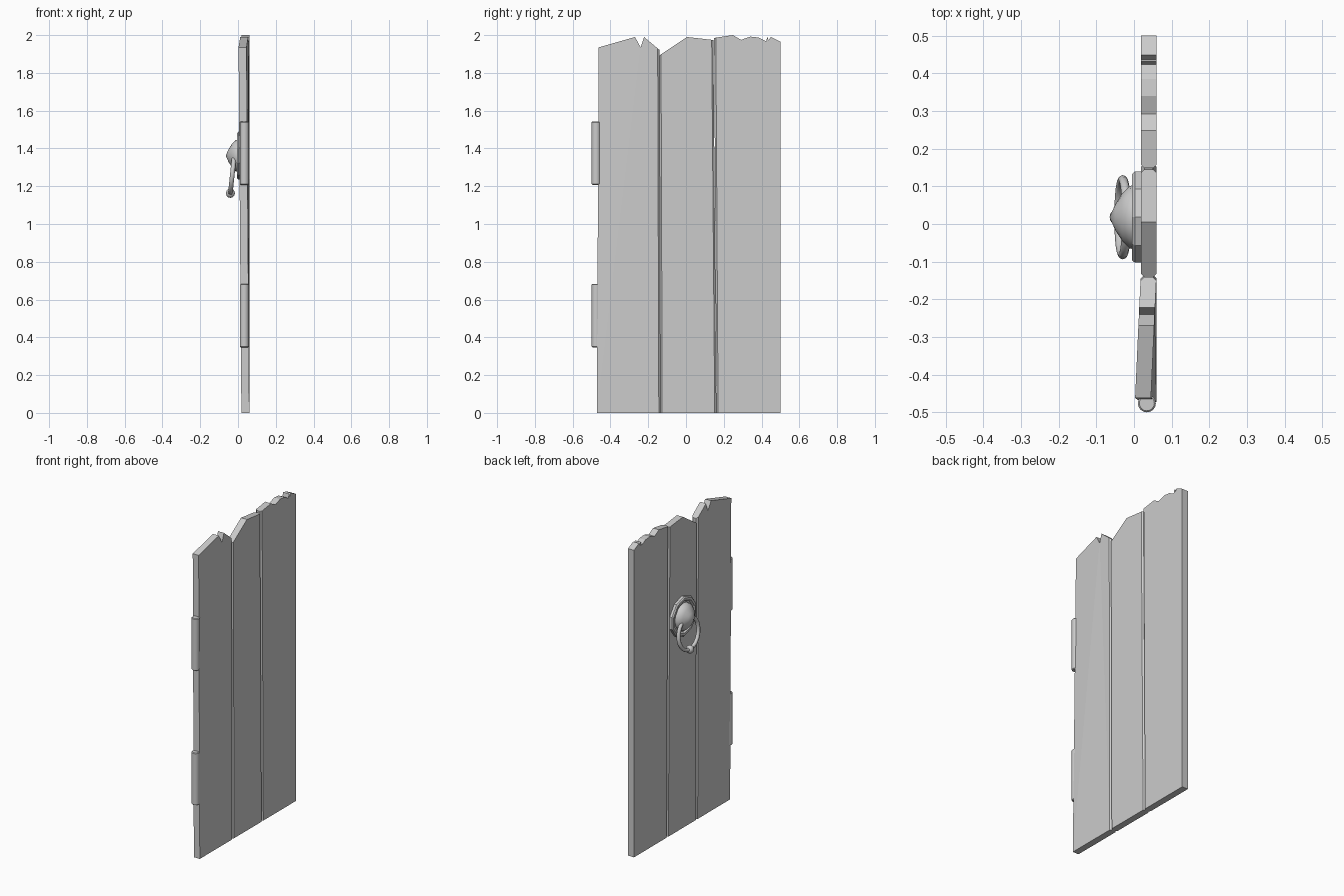
import bpy, bmesh, math
from mathutils import Matrix, Vector

if "Cube" in bpy.data.objects:
    bpy.data.objects.remove(bpy.data.objects["Cube"])


def make_object(name, bm, smooth=None):
    bmesh.ops.recalc_face_normals(bm, faces=bm.faces[:])
    mesh = bpy.data.meshes.new(name)
    bm.to_mesh(mesh)
    bm.free()
    obj = bpy.data.objects.new(name, mesh)
    bpy.context.collection.objects.link(obj)
    if smooth:
        bpy.ops.object.select_all(action='DESELECT')
        obj.select_set(True)
        bpy.context.view_layer.objects.active = obj
        bpy.ops.object.shade_smooth_by_angle(angle=math.radians(smooth))
    return obj


def plank(name, bottom, top, chamfer_left, chamfer_right, lean=0.0):
    """Extrude a broken-topped board; chamfer the long edges along the gaps."""
    bm = bmesh.new()
    outline = [(bottom[0], 0)] + top + [(bottom[1], 0)]
    face = bm.faces.new([bm.verts.new((0.06, y, z)) for y, z in outline])
    extruded = bmesh.ops.extrude_face_region(bm, geom=[face])
    moved = [v for v in extruded['geom'] if isinstance(v, bmesh.types.BMVert)]
    bmesh.ops.translate(bm, verts=moved, vec=(-0.042, 0, 0))
    middle = sum(bottom) / 2
    edges = [e for e in bm.edges
             if abs(e.verts[0].co.z - e.verts[1].co.z) > 1.5
             and (chamfer_left if e.verts[0].co.y < middle else chamfer_right)]
    bmesh.ops.bevel(bm, geom=edges, offset=0.009, segments=1, affect='EDGES')
    # warp the upper outer corner towards the knocker side
    if lean:
        for v in bm.verts:
            across = (bottom[1] - v.co.y) / (bottom[1] - bottom[0])
            v.co.x -= lean * across * v.co.z / 2
    bmesh.ops.triangulate(bm, faces=[f for f in bm.faces if len(f.verts) > 4])
    return make_object(name, bm)


def lathe(name, profile, sides, centre, smooth=None):
    """Turn (x, radius) points around an axis parallel to x."""
    bm = bmesh.new()
    points = [bm.verts.new((x, 0, r)) for x, r in profile]
    edges = [bm.edges.new(pair) for pair in zip(points, points[1:])]
    bmesh.ops.spin(bm, geom=points + edges, cent=(0, 0, 0), axis=(1, 0, 0),
                   angle=math.tau, steps=sides, use_duplicate=False)
    bmesh.ops.remove_doubles(bm, verts=bm.verts[:], dist=1e-5)
    bmesh.ops.translate(bm, verts=bm.verts[:], vec=centre)
    return make_object(name, bm, smooth)


# Three weathered boards
plank("hinge_side_plank", (-0.472, -0.135),
      [(-0.462, 1.935), (-0.27, 1.99), (-0.24, 1.935), (-0.222, 1.99),
       (-0.141, 1.922)], False, True, lean=0.016)
plank("middle_plank", (-0.135, 0.161),
      [(-0.141, 1.892), (0.005, 1.99), (0.145, 1.974)], True, True)
plank("latch_side_plank", (0.161, 0.5),
      [(0.149, 1.985), (0.248, 2.0), (0.292, 1.975), (0.34, 1.992),
       (0.385, 1.987), (0.424, 1.967), (0.431, 1.992), (0.437, 1.972),
       (0.449, 1.99), (0.5, 1.965)], True, False)

# Hinge barrels
for name, z in (("lower_hinge", 0.515), ("upper_hinge", 1.375)):
    bm = bmesh.new()
    bmesh.ops.create_cone(bm, cap_ends=True, segments=16, radius1=0.024,
                          radius2=0.024, depth=0.335,
                          matrix=Matrix.Translation((0.034, -0.476, z)))
    rims = [e for e in bm.edges if abs(e.verts[0].co.z - e.verts[1].co.z) < 0.01]
    bmesh.ops.bevel(bm, geom=rims, offset=0.004, segments=1, affect='EDGES')
    make_object(name, bm, 40)

# Knocker back plate and pointed boss
centre = Vector((0, 0.018, 1.362))
lathe("knocker_plate", [(0.022, 0.127), (0.002, 0.127), (-0.005, 0.12),
                        (-0.005, 0.105), (0.006, 0.097), (0.006, 0)], 10, centre, 25)
lathe("knocker_boss", [(0.012, 0.086), (-0.012, 0.083), (-0.032, 0.062),
                       (-0.05, 0.034), (-0.065, 0)], 16, centre, 45)

# Hanging ring, tilted slightly away from the door
bpy.ops.mesh.primitive_torus_add(major_radius=0.1, minor_radius=0.012,
                                 major_segments=20, minor_segments=8,
                                 location=(-0.03, 0.018, 1.263),
                                 rotation=(0, math.radians(96), 0))
ring = bpy.context.object
ring.name = "knocker_ring"
bpy.ops.object.shade_smooth_by_angle(angle=math.radians(60))

# Striking knob at the bottom of the ring
bpy.ops.mesh.primitive_uv_sphere_add(segments=10, ring_count=6, radius=0.025,
                                     location=(-0.04, 0.018, 1.163))
bpy.context.object.name = "knocker_knob"
bpy.ops.object.shade_smooth_by_angle(angle=math.radians(45))
